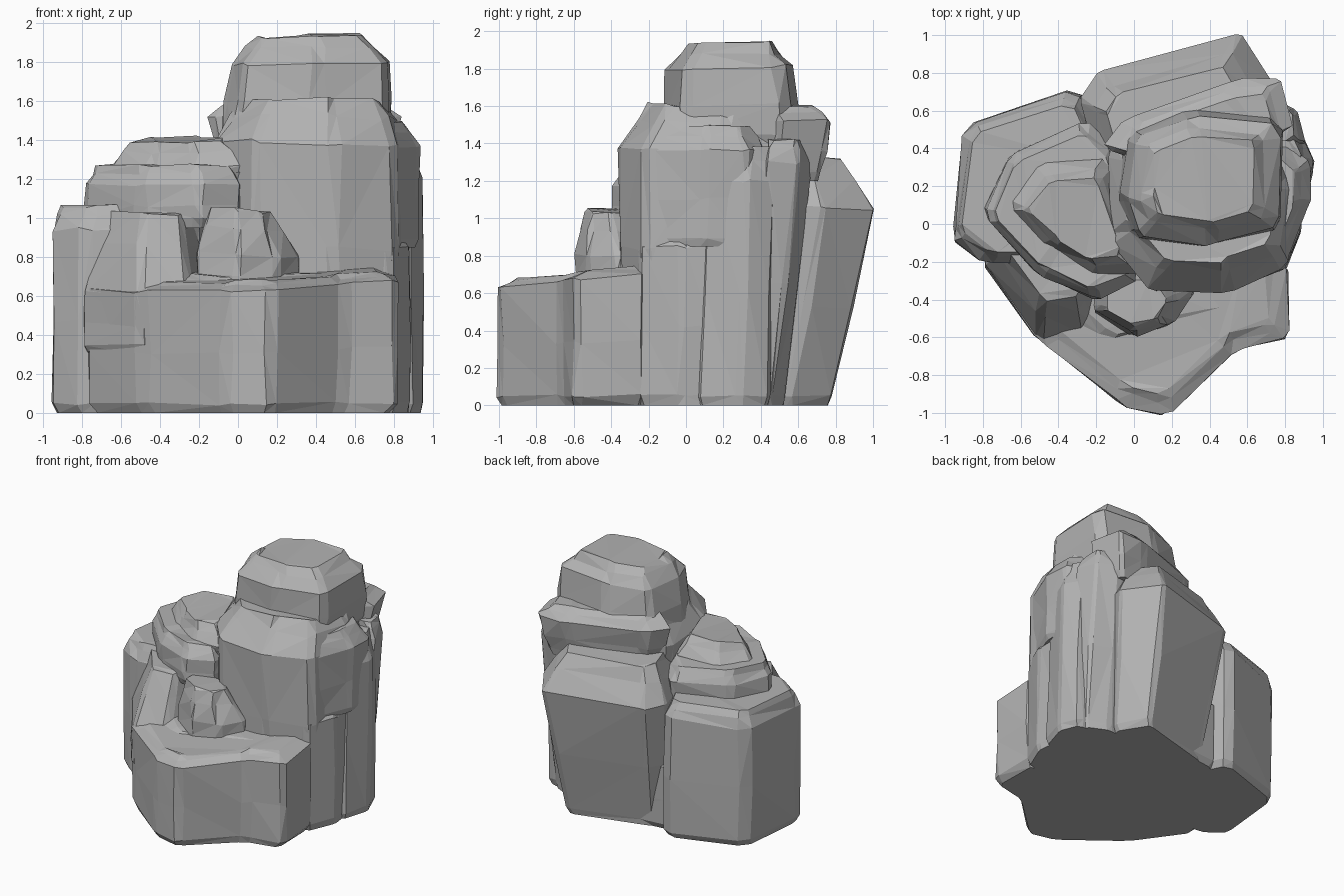
import bpy
import bmesh
import random
from mathutils import Vector

random.seed(4)
cube = bpy.data.objects.get("Cube")
if cube:
    bpy.data.objects.remove(cube)

stone = bpy.data.materials.new("grey_stone")
stone.use_nodes = True
grey = (.45, .45, .45, 1)
stone.diffuse_color = grey
shader = stone.node_tree.nodes["Principled BSDF"]
shader.inputs["Base Color"].default_value = grey


def chip_corners(corners, amount):
    """Replace every corner with a short chipped edge."""
    chipped = []
    for i, corner in enumerate(corners):
        here = Vector(corner)
        before = Vector(corners[i - 1])
        after = Vector(corners[(i + 1) % len(corners)])
        chipped.append(here.lerp(before, amount))
        chipped.append(here.lerp(after, amount))
    return chipped


def rock(name, corners, bottom, top, chamfer=.1, foot=1, crown=.8,
         foot_shift=(0, 0), crown_shift=(0, 0), tilt=(0, 0), rough=.01, chip=.1):
    """Faceted block: narrow foot, straight walls, and a rounded crown above the chamfer."""
    outline = chip_corners(corners, chip)
    centre = sum(outline, Vector((0, 0))) / len(outline)
    foot_move, crown_move = Vector(foot_shift), Vector(crown_shift)
    slope = Vector(tilt)
    eave = top - chamfer
    rings = [
        (bottom, foot * .94, foot_move),
        (bottom + .05, foot, foot_move),
        ((bottom + eave) / 2, (foot + 1) / 2, foot_move / 2),
        (eave, 1, Vector((0, 0))),
        (top - chamfer * .4, crown * .6 + .4, crown_move * .6),
        (top, crown, crown_move),
    ]
    bm = bmesh.new()
    loops = []
    for z, scale, move in rings:
        rise = (z - bottom) / (top - bottom)
        loop = []
        for point in outline:
            offset = (point - centre) * scale
            flat = centre + offset + move
            spot = Vector((flat.x, flat.y, z + rise * slope.dot(offset)))
            if z > bottom:
                spot += Vector([random.uniform(-rough, rough) for axis in range(3)])
            loop.append(bm.verts.new(spot))
        loops.append(loop)
    # Walls between the rings, then both caps
    for lower, upper in zip(loops, loops[1:]):
        for i in range(len(outline)):
            bm.faces.new((lower[i - 1], lower[i], upper[i], upper[i - 1]))
    bm.faces.new(loops[0])
    bm.faces.new(loops[-1])
    bmesh.ops.triangulate(bm, faces=bm.faces[:])
    bmesh.ops.recalc_face_normals(bm, faces=bm.faces[:])
    mesh = bpy.data.meshes.new(name)
    bm.to_mesh(mesh)
    bm.free()
    mesh.materials.append(stone)
    obj = bpy.data.objects.new(name, mesh)
    bpy.context.collection.objects.link(obj)


# Solid heart that closes the underside
rock("core", [(-.7, 0), (-.3, .6), (.4, .68), (.8, .4), (.75, -.2), (-.6, -.15)],
     bottom=0, top=.6)

# Low ledge across the front
rock("front_ledge",
     [(-.8, -.2), (-.5, -.62), (-.05, -.97), (.16, -1.02), (.55, -.66), (.82, -.6),
      (.81, -.2), (-.5, .1)],
     bottom=0, top=.7, chamfer=.05, crown=.85, crown_shift=(0, .05), tilt=(.04, .06))

# Broad shoulder on the low side, with a sloping front
rock("shoulder_block",
     [(-.96, -.08), (-.9, .52), (-.3, .72), (-.1, .3), (-.2, -.2), (-.8, -.2)],
     bottom=0, top=1.07, chamfer=.12, crown=.87, tilt=(.03, 0))
rock("shoulder_front",
     [(-.81, -.18), (-.5, -.63), (-.24, -.58), (-.1, 0), (-.6, .1)],
     bottom=.3, top=1.03, chamfer=.42, crown=.72, crown_shift=(0, .12), tilt=(-.05, 0))

# Tall slab at the back that leans outward
rock("back_slab",
     [(-.29, .66), (-.2, .8), (.57, 1.01), (.74, .74), (.6, .2), (-.15, .2)],
     bottom=0, top=1.32, chamfer=.27, foot=.82, crown=.72, foot_shift=(0, -.15),
     crown_shift=(0, -.06), tilt=(.05, -.05), chip=.05)

# Upright slabs on the steep side, split by grooves
rock("side_slab_front",
     [(.4, -.2), (.79, -.26), (.89, -.02), (.87, .14), (.4, .2)],
     bottom=0, top=.97, chamfer=.12, crown_shift=(-.04, .05))
rock("side_slab_middle",
     [(.5, .05), (.88, .1), (.95, .33), (.89, .48), (.5, .5)],
     bottom=0, top=1.38, chamfer=.18, foot=1.03, foot_shift=(0, -.04), crown_shift=(-.03, .03))
rock("side_slab_rear",
     [(.4, .4), (.9, .42), (.87, .6), (.7, .68), (.4, .65)],
     bottom=0, top=1.42, chamfer=.12, foot=.94, foot_shift=(-.02, -.14))
rock("side_slab_upper",
     [(.4, -.22), (.81, -.2), (.93, .1), (.93, .32), (.8, .42), (.4, .4)],
     bottom=.85, top=1.49, chamfer=.13, foot=.96, crown_shift=(-.04, 0))

# Main bulk with the broad front face
rock("centre_bulk",
     [(-.13, -.08), (.08, -.36), (.5, -.37), (.82, -.23), (.88, .2), (.75, .52),
      (.1, .55), (-.13, .4)],
     bottom=.3, top=1.6, chamfer=.23, foot=.95, crown=.74, crown_shift=(.02, .06),
     tilt=(-.02, -.05), rough=.015)
rock("rear_overhang",
     [(-.16, .4), (-.05, .55), (.55, .77), (.77, .78), (.84, .5), (.3, .25)],
     bottom=1.2, top=1.6, chamfer=.08, foot=.87, foot_shift=(0, -.03), crown_shift=(0, -.05))

# Crown block on the summit
rock("crown",
     [(-.04, .12), (.02, -.06), (.42, -.11), (.76, -.02), (.77, .52), (.3, .57), (0, .46)],
     bottom=1.4, top=1.93, chamfer=.13, foot=1.09, crown=.68, foot_shift=(-.02, .03),
     crown_shift=(.02, .02), tilt=(.02, .02), rough=.014)

# Layered boulder resting on the shoulder
rock("boulder_base",
     [(-.8, .05), (-.66, .37), (-.25, .54), (-.1, .4), (.03, -.3), (-.2, -.4), (-.5, -.27)],
     bottom=.95, top=1.27, chamfer=.1, crown=.86)
rock("boulder_top",
     [(-.67, .1), (-.5, .32), (-.14, .35), (.05, -.25), (-.2, -.27), (-.45, -.12)],
     bottom=1.18, top=1.4, chamfer=.13, crown=.68, tilt=(.06, .08))

# Small boulder tucked on the ledge, with rubble beside it
rock("ledge_boulder",
     [(-.22, -.45), (0, -.6), (.2, -.53), (.32, -.36), (.2, -.18), (-.2, -.18)],
     bottom=.6, top=1.04, chamfer=.23, crown=.6, crown_shift=(-.03, -.03), tilt=(-.1, 0))
rock("ledge_rubble",
     [(-.4, -.5), (-.2, -.64), (.5, -.5), (.78, -.4), (.72, -.2), (-.3, -.2)],
     bottom=.55, top=.72, chamfer=.06, crown_shift=(0, .04), tilt=(0, .05))
